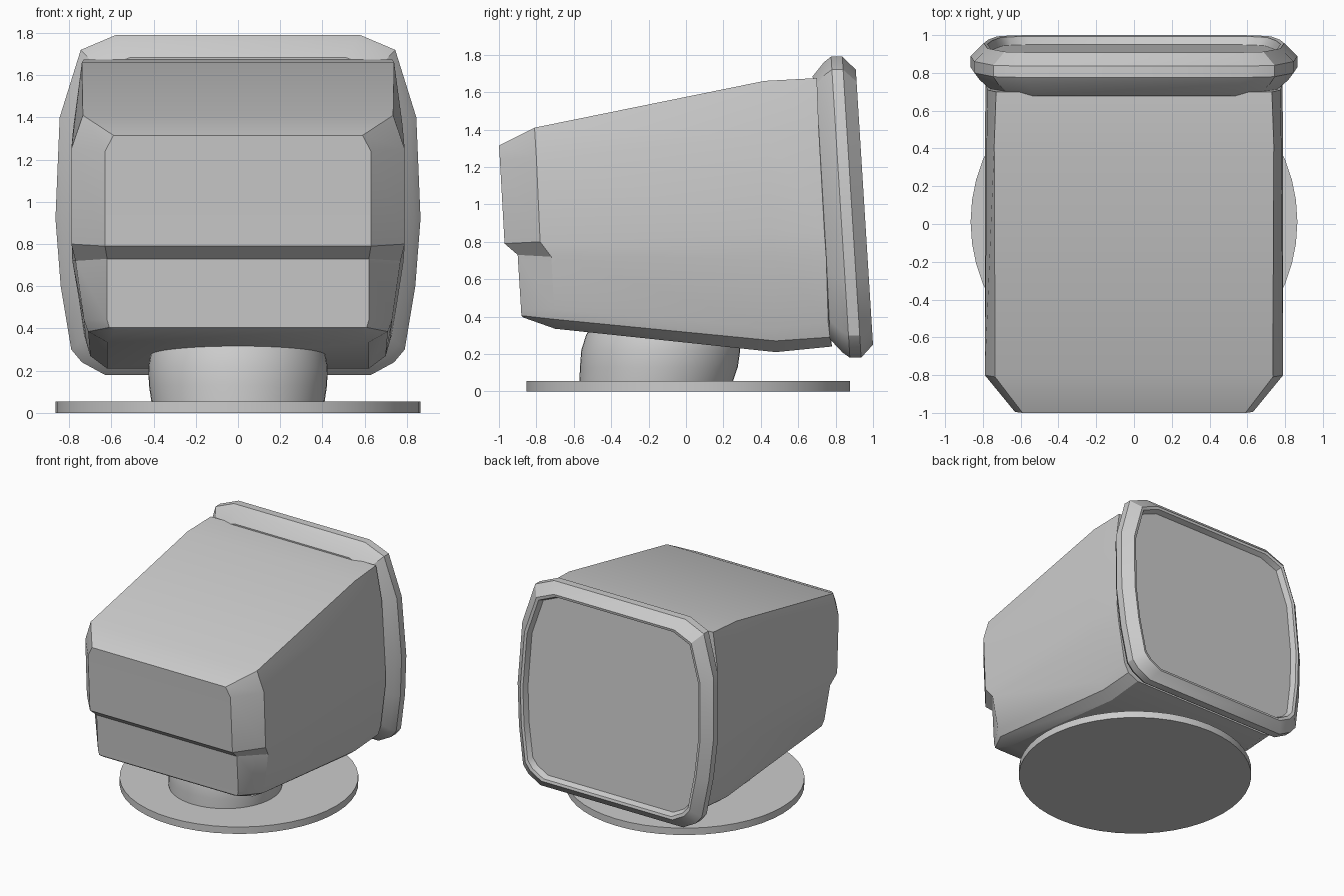
import bpy
import bmesh
from math import cos, sin, pi, radians

cube = bpy.data.objects.get("Cube")
if cube:
    bpy.data.objects.remove(cube)

grey = bpy.data.materials.new("plain_grey")
grey.use_nodes = True
tone = (0.6, 0.6, 0.6, 1)
grey.diffuse_color = tone
grey.node_tree.nodes["Principled BSDF"].inputs["Base Color"].default_value = tone


def mirrored(half):
    """Close a half outline, listed top to bottom, into a full ring."""
    return half + [(-x, y, z) for x, y, z in reversed(half)]


def loft(name, rings, strip_cap=False, angle=30):
    """Skin a row of equal rings and close both ends."""
    bm = bmesh.new()
    loops = [[bm.verts.new(p) for p in ring] for ring in rings]
    n = len(loops[0])
    for a, b in zip(loops, loops[1:]):
        for i in range(n):
            j = (i + 1) % n
            bm.faces.new((a[i], a[j], b[j], b[i]))
    first = loops[0]
    if strip_cap:
        # Stepped end: one face across each pair of rows
        for i in range(n // 2 - 1):
            bm.faces.new((first[i], first[i + 1], first[n - 2 - i], first[n - 1 - i]))
    else:
        bm.faces.new(first)
    bm.faces.new(loops[-1])
    bmesh.ops.recalc_face_normals(bm, faces=bm.faces)
    mesh = bpy.data.meshes.new(name)
    bm.to_mesh(mesh)
    bm.free()
    mesh.materials.append(grey)
    obj = bpy.data.objects.new(name, mesh)
    bpy.context.collection.objects.link(obj)
    bpy.ops.object.select_all(action='DESELECT')
    obj.select_set(True)
    bpy.context.view_layer.objects.active = obj
    bpy.ops.object.shade_smooth_by_angle(angle=radians(angle))
    return obj


# Housing: stepped front face, chamfered corners, flaring back
front = [(.59, -1, 1.315), (.63, -.995, 1.24), (.63, -.97, .79), (.62, -.9, .73),
         (.62, -.882, .44), (.61, -.88, .405), (.58, -.87, .395)]
shoulder = [(.735, -.81, 1.41), (.79, -.8, 1.25), (.79, -.78, .8), (.77, -.72, .72),
            (.73, -.705, .44), (.71, -.7, .385), (.62, -.7, .335)]
waist = [(.74, .42, 1.66), (.78, .43, 1.36), (.79, .45, .85), (.785, .46, .72),
         (.72, .475, .34), (.7, .48, .27), (.62, .48, .21)]
rear = [(.73, .7, 1.675), (.775, .71, 1.4), (.785, .74, .85), (.78, .75, .72),
        (.73, .76, .37), (.7, .77, .29), (.62, .78, .24)]
loft("housing", [mirrored(r) for r in (front, shoulder, waist, rear)], strip_cap=True)

# Bezel with recessed screen: one bulging outline, inset and leaned back
outline = [(.58, 1.79), (.745, 1.72), (.845, 1.4), (.865, .92),
           (.84, .6), (.79, .3), (.74, .24), (.63, .18)]
mid_z = .985


def bezel_ring(depth, inset):
    half = []
    for x, z in outline:
        z = mid_z + (z - mid_z) * (1 - inset / .805)
        half.append((x * (1 - inset / .865), depth - .0625 * (z - 1), z))
    return mirrored(half)


steps = [(.72, .105), (.785, .03), (.825, 0), (.885, 0), (.953, .07),
         (.948, .09), (.905, .105)]
loft("bezel_and_screen", [bezel_ring(d, i) for d, i in steps])


def circle(radius, y, z, sides=48):
    return [(radius * cos(2 * pi * i / sides), y + radius * sin(2 * pi * i / sides), z)
            for i in range(sides)]


# Swivel neck, slightly barrelled and leaning back
loft("swivel_neck", [circle(.41, -.16, .05), circle(.422, -.145, .13),
                     circle(.425, -.135, .22), circle(.41, -.125, .3),
                     circle(.37, -.12, .38)])

# Round foot
loft("foot_disc", [circle(.865, .012, 0), circle(.865, .012, .055)])
